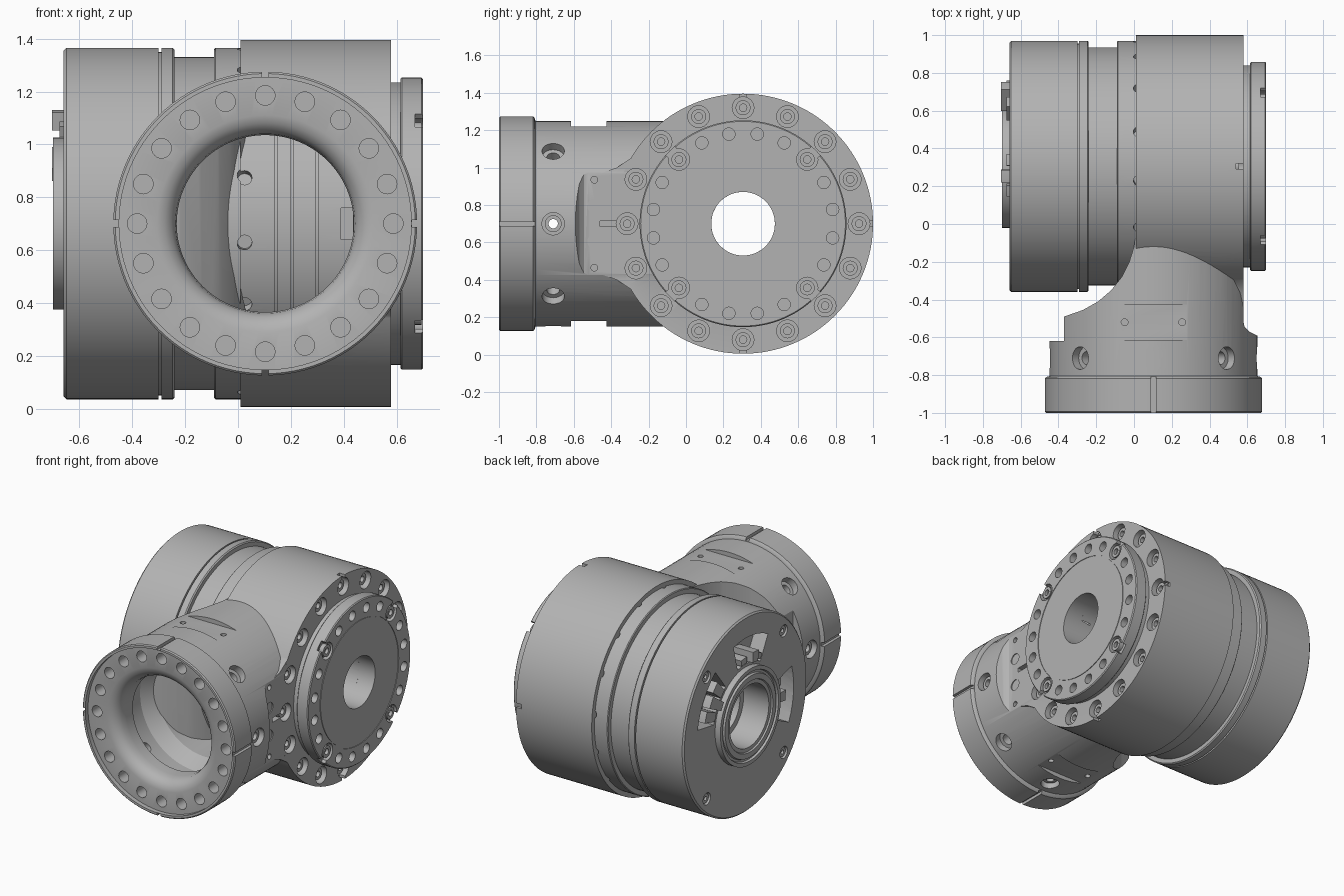
import bpy, bmesh, math
from mathutils import Vector

if "Cube" in bpy.data.objects:
    bpy.data.objects.remove(bpy.data.objects["Cube"], do_unlink=True)

grey = bpy.data.materials.new("satin_grey")
grey.use_nodes = True
grey.diffuse_color = (0.45, 0.45, 0.45, 1)
grey.node_tree.nodes["Principled BSDF"].inputs["Base Color"].default_value = (0.45, 0.45, 0.45, 1)

HUB = Vector((0, 0.305, 0.70))     # centre of the main drum axis (along x)
TUBE = Vector((0.103, 0, 0.70))    # centre of the front tube axis (along y)
X, Y = Vector((1, 0, 0)), Vector((0, 1, 0))


def finish(name, bm):
    bmesh.ops.remove_doubles(bm, verts=bm.verts, dist=1e-5)
    bmesh.ops.recalc_face_normals(bm, faces=bm.faces)
    mesh = bpy.data.meshes.new(name)
    bm.to_mesh(mesh)
    bm.free()
    mesh.materials.append(grey)
    ob = bpy.data.objects.new(name, mesh)
    bpy.context.collection.objects.link(ob)
    return ob


def revolve(name, profile, origin, direction, seg=96):
    """Turn (distance along axis, radius) pairs about an axis."""
    bm = bmesh.new()
    q = direction.to_track_quat('Z', 'Y')
    rings = []
    for i in range(seg):
        a = 2 * math.pi * i / seg
        rings.append([bm.verts.new(origin + q @ Vector((r * math.cos(a), r * math.sin(a), t)))
                      for t, r in profile])
    n = len(profile)
    for i in range(seg):
        a, b = rings[i], rings[(i + 1) % seg]
        for j in range(n if profile[0][1] > 0 else n - 1):
            k = (j + 1) % n
            bm.faces.new((a[j], a[k], b[k], b[j]))
    return finish(name, bm)


def rod(name, origin, direction, lo, hi, r, seg=24):
    return revolve(name, [(lo, 0), (lo, r), (hi, r), (hi, 0)], origin, direction, seg)


def prism(name, pts, axis, lo, hi):
    """Extrude an outline: axis z takes (x, y), axis x takes (y, z)."""
    bm = bmesh.new()
    def place(p, h):
        return (p[0], p[1], h) if axis == 'z' else (h, p[0], p[1])
    a = [bm.verts.new(place(p, lo)) for p in pts]
    b = [bm.verts.new(place(p, hi)) for p in pts]
    bm.faces.new(a)
    bm.faces.new(b)
    for i in range(len(pts)):
        j = (i + 1) % len(pts)
        bm.faces.new((a[i], a[j], b[j], b[i]))
    return finish(name, bm)


def box(name, x0, x1, y0, y1, z0, z1):
    return prism(name, [(x0, y0), (x1, y0), (x1, y1), (x0, y1)], 'z', z0, z1)


def join(name, parts):
    bpy.ops.object.select_all(action='DESELECT')
    for p in parts:
        p.select_set(True)
    bpy.context.view_layer.objects.active = parts[0]
    if len(parts) > 1:
        bpy.ops.object.join()
    parts[0].name = name
    return parts[0]


def combine(target, tools, op='DIFFERENCE'):
    tool = join("cutter", tools)
    mod = target.modifiers.new("combine", 'BOOLEAN')
    mod.operation, mod.solver, mod.object = op, 'EXACT', tool
    bpy.context.view_layer.objects.active = target
    bpy.ops.object.modifier_apply(modifier=mod.name)
    bpy.data.objects.remove(tool, do_unlink=True)


def around(axis, deg):
    """Unit vector at an angle about the drum (x) or the tube (y)."""
    c, s = math.cos(math.radians(deg)), math.sin(math.radians(deg))
    return Vector((0, c, s)) if axis == 'x' else Vector((c, 0, s))


def screw(x, pos, r, height):
    """Socket head screw pointing along +x."""
    return revolve("screw", [(x - 0.02, 0), (x - 0.02, r), (x + height, r), (x + height, r * 0.5),
                             (x + height * 0.3, r * 0.5), (x + height * 0.3, 0)],
                   Vector((0, pos.y, pos.z)), X, 20)


# Housing: ring and front tube, blended by a curved neck
housing = rod("housing", HUB, X, 0.01, 0.58, 0.695, 128)
tube = revolve("tube", [(-1, 0), (-1, 0.568), (-0.993, 0.575), (-0.817, 0.575), (-0.81, 0.568),
                        (-0.805, 0.55), (0.3, 0.55), (0.3, 0)], TUBE, Y)
neck = [(-0.37, -0.49), (-0.27, -0.455), (-0.19, -0.41), (-0.12, -0.35), (-0.065, -0.28),
        (-0.025, -0.2), (0, -0.12), (0.011, -0.04)]
relief = [(-1, -0.62), (-0.37, -0.62)] + neck + [(0.011, 0.5), (-1, 0.5)]
combine(tube, [prism("relief", relief, 'z', -0.2, 1.6)])
combine(tube, [prism("side_relief", [(0.8, -0.6), (0.65, -0.59), (0.61, -0.57), (0.585, -0.545),
                                     (0.58, -0.52), (0.58, 0.5), (0.8, 0.5)], 'z', -0.2, 1.6)])
web = [(-0.53, 0.268), (-0.45, 0.272), (-0.37, 0.3), (-0.28, 0.36), (-0.2, 0.44), (-0.1, 0.53), (0.1, 0.55)]
web = [(y, 0.7 + z) for y, z in web] + [(y, 0.7 - z) for y, z in reversed(web)]
combine(housing, [tube], 'UNION')
combine(housing, [prism("web", web, 'x', 0.2, 0.5799)], 'UNION')

# Tube bore with a rounded lip and a closed wall beside the neck
bore = revolve("bore", [(-1.1, 0), (-1.1, 0.553), (-0.97, 0.553), (-0.97, 0.41), (-0.96, 0.38),
                        (-0.94, 0.355), (-0.91, 0.34), (-0.87, 0.335), (-0.8, 0.335), (-0.76, 0.42),
                        (-0.6, 0.42), (-0.5, 0.36), (0.1, 0.36), (0.1, 0)], TUBE, Y)
combine(bore, [prism("wall", [(-1, -0.55)] + [(x + 0.05, y - 0.05) for x, y in neck]
                     + [(0.06, 0.5), (-1, 0.5)], 'z', -0.2, 1.6)])
combine(housing, [bore])
combine(housing, [rod("cavity", HUB, X, -1, 0.5, 0.635, 96)])
combine(housing, [rod("shaft_hole", HUB, X, -1, 1, 0.17, 64)])

# Tube details: flange holes, radial holes, flats, slots
combine(housing, [rod("hole", TUBE + around('y', i * 18) * 0.485, Y, -1.05, -0.87, 0.037)
                  for i in range(20)])
centre = TUBE + Vector((0, -0.71, 0))
combine(housing, [revolve("hole", [(0.38, 0), (0.38, 0.035), (0.5, 0.035), (0.5, 0.06),
                                   (0.62, 0.06), (0.62, 0)], centre, around('y', i * 45), 24)
                  for i in range(8)])
combine(housing, [box("flat", -0.4, 0.6, -0.615, -0.425, z, z + 0.2) for z in (1.22, -0.02)])
combine(housing, [rod("hole", Vector((x, -0.52, 0)), Vector((0, 0, 1)), z, z + 0.1, 0.018, 16)
                  for x in (-0.05, 0.255) for z in (1.17, 0.13)])
combine(housing, [box("slot", 0.09, 0.116, -1.1, -0.76, z, z + 0.2) for z in (1.255, -0.055)]
        + [box("slot", x, x + 0.2, -1.1, -0.76, 0.687, 0.713) for x in (0.658, -0.652)])
for i in range(4):
    d = around('y', i * 90)
    revolve("bushing", [(0.47, 0.025), (0.47, 0.045), (0.52, 0.045), (0.52, 0.025)], centre, d, 24)

# Ring face: counterbored screws, notches and side holes
ring = [HUB + around('x', i * 22.5) * 0.62 for i in range(16)]
combine(housing, [rod("hole", p, X, 0.51, 0.7, 0.058) for p in ring])
screws = [screw(0.515, p, 0.04, 0.04) for p in ring]
combine(housing, [box("notch", 0.54, 0.7, 0.29, 0.32, z, z + 0.1) for z in (1.36, -0.06)]
        + [box("notch", 0.54, 0.7, y, y + 0.1, 0.685, 0.715) for y in (0.965, -0.46)])
combine(housing, [rod("hole", Vector((0, -0.49, 0.7 + s * z)), X, 0.58 - d, 0.7, r, 20)
                  for s in (1, -1) for z, r, d in ((0.235, 0.018, 0.04), (0.095, 0.038, 0.006))])

# Motor drum
drum = revolve("motor_drum", [
    (-0.66, 0.21), (-0.66, 0.655), (-0.65, 0.665), (-0.30, 0.665), (-0.30, 0.65), (-0.29, 0.65),
    (-0.29, 0.665), (-0.247, 0.665), (-0.24, 0.658), (-0.24, 0.63), (-0.09, 0.63), (-0.09, 0.66),
    (-0.085, 0.665), (0.01, 0.665), (0.01, 0.63), (0.14, 0.63), (0.14, 0.62), (0.15, 0.62),
    (0.15, 0.63), (0.2, 0.63), (0.2, 0.62), (0.21, 0.62), (0.21, 0.63), (0.295, 0.63), (0.295, 0.615),
    (0.305, 0.615), (0.305, 0.63), (0.5, 0.63), (0.5, 0.17), (-0.5, 0.17), (-0.5, 0.21)], HUB, X, 128)
combine(drum, [rod("hole", HUB + X * 0.025, around('x', 74 + i * 22.5), 0.59, 0.72, 0.028, 16)
               for i in range(16)])
combine(drum, [box("port", 0.39, 0.435, -0.4, -0.27, 0.64, 0.76)])


def sector(name, mid, half, r0, r1, lo, hi):
    arc = [around('x', mid + half * k / 3) for k in range(-3, 4)]
    pts = [HUB + d * r1 for d in arc] + [HUB + d * r0 for d in reversed(arc)]
    return prism(name, [(p.y, p.z) for p in pts], 'x', lo, hi)


# Rear cover: connector pockets, plugs, boss and screws
combine(drum, [sector("pocket", a, 21, 0.345, 0.52, -0.8, -0.56) for a in (31, 97, 185)])
for a, r, top in ((31, 0.5, -0.705), (97, 0.43, -0.705), (185, 0.45, -0.65)):
    for k in (-1, 0, 1):
        sector("connector", a + 12 * k, 4.5, 0.36, r - 0.03 * abs(k), -0.57 + 0.01, top + 0.03 * abs(k))
rear = [HUB + around('x', 45 + i * 90) * 0.585 for i in range(4)]
combine(drum, [rod("hole", p, X, -0.8, -0.63, 0.04) for p in rear])
for p in rear:
    revolve("rear_screw", [(-0.62, 0.014), (-0.62, 0.032), (-0.65, 0.032), (-0.65, 0.014)],
            Vector((0, p.y, p.z)), X, 20)
revolve("rear_boss", [(-0.64, 0.21), (-0.69, 0.21), (-0.69, 0.235), (-0.70, 0.24), (-0.70, 0.275),
                      (-0.685, 0.28), (-0.685, 0.295), (-0.70, 0.3), (-0.70, 0.325), (-0.64, 0.325)], HUB, X)

# Output flange
flange = revolve("output_flange", [
    (0.57, 0.17), (0.57, 0.535), (0.615, 0.535), (0.615, 0.548), (0.62, 0.553), (0.694, 0.553),
    (0.70, 0.547), (0.70, 0.424), (0.696, 0.424), (0.696, 0.417), (0.70, 0.417), (0.70, 0.17)], HUB, X, 128)
bolts = [HUB + around('x', 9 + i * 18) * 0.485 for i in range(20)]
combine(flange, [rod("hole", p, X, 0.64, 0.8, 0.033) for i, p in enumerate(bolts) if i % 5 != 2])
combine(flange, [rod("hole", p, X, 0.665, 0.8, 0.057) for p in bolts[2::5]])
combine(flange, [sector("notch", 45 + i * 90, 3.5, 0.5, 0.6, 0.67, 0.8) for i in range(4)])
screws += [screw(0.665, p, 0.04, 0.03) for p in bolts[2::5]]
join("face_screws", screws)

# Smooth round surfaces, keep edges sharp
bpy.ops.object.select_all(action='DESELECT')
for ob in bpy.context.collection.objects:
    if ob.type == 'MESH' and grey.name in ob.data.materials:
        ob.select_set(True)
        bpy.context.view_layer.objects.active = ob
bpy.ops.object.shade_smooth_by_angle(angle=math.radians(30))
